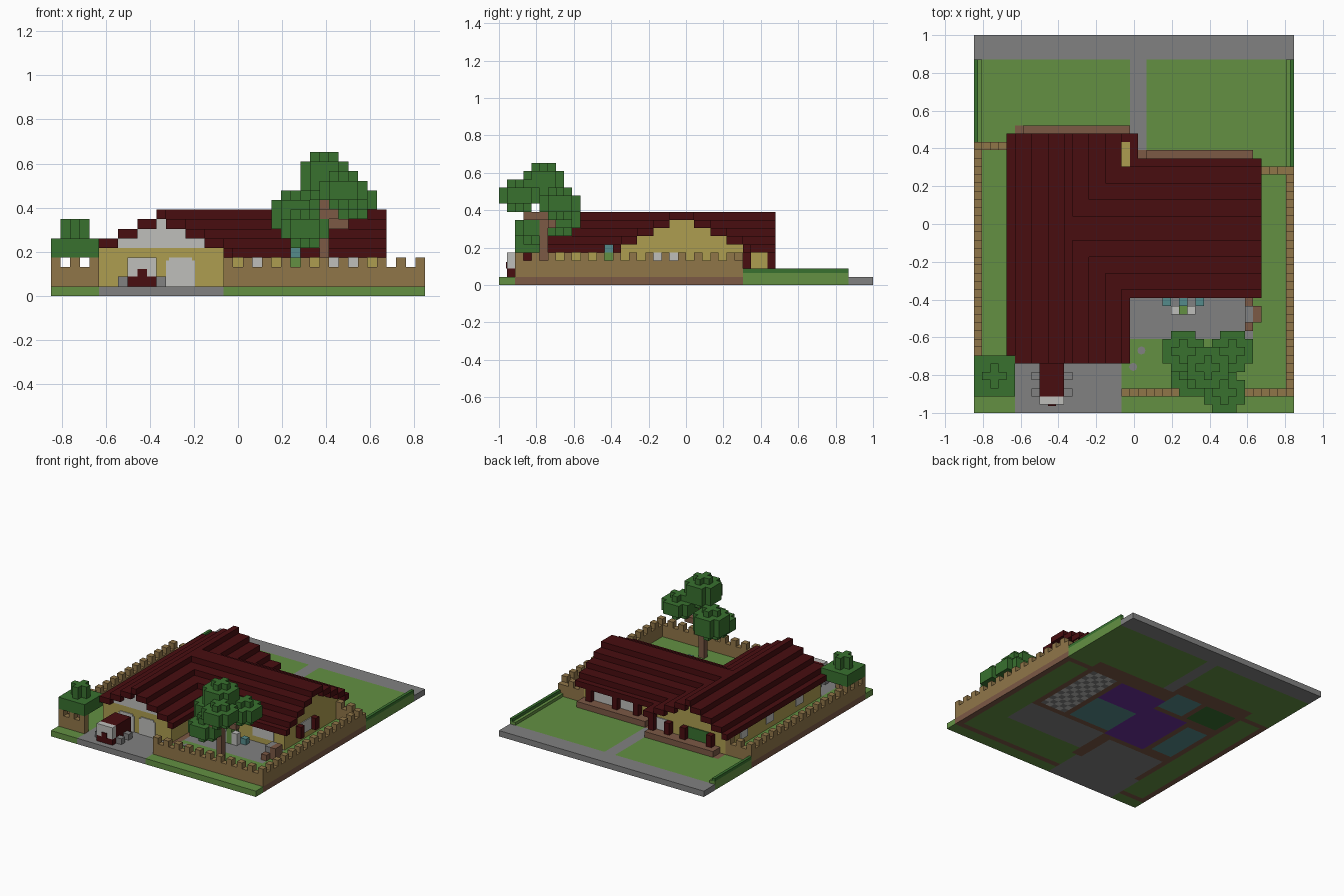
import bpy
import bmesh
from mathutils import Vector

cube = bpy.data.objects.get("Cube")
if cube:
    bpy.data.objects.remove(cube)

# The whole model sits on a grid of equal cells
WIDE, DEEP = 39, 46
CELL = 2 / DEEP
PLATE = 0.15          # plate thickness in cells


def place(x, y, z):
    return Vector(((x - WIDE / 2) * CELL, (y - DEEP / 2) * CELL, z * CELL))


def material(name, *rgb):
    mat = bpy.data.materials.new(name)
    mat.use_nodes = True
    mat.diffuse_color = (*rgb, 1)
    mat.node_tree.nodes["Principled BSDF"].inputs["Base Color"].default_value = (*rgb, 1)
    return mat


maroon = material("maroon tile", .065, .004, .005)
white = material("pale plaster", .52, .52, .5)
ochre = material("ochre wall", .42, .34, .08)
tan = material("tan stone", .28, .18, .066)
grass = material("grass green", .125, .28, .055)
leaf = material("leaf green", .04, .165, .028)
grey = material("grey paving", .22, .22, .22)
brown = material("brown brick", .2, .1, .06)
teal = material("teal", .09, .26, .26)
purple = material("purple floor", .15, .03, .33)


def finish(name, bm, mats):
    mesh = bpy.data.meshes.new(name)
    bm.to_mesh(mesh)
    bm.free()
    for mat in mats:
        mesh.materials.append(mat)
    obj = bpy.data.objects.new(name, mesh)
    bpy.context.collection.objects.link(obj)
    return obj


def part(name, mat, boxes):
    """One object from boxes given as x, x, y, y, z, z cell limits."""
    bm = bmesh.new()
    for x0, x1, y0, y1, z0, z1 in boxes:
        low, high = place(x0, y0, z0), place(x1, y1, z1)
        verts = bmesh.ops.create_cube(bm, size=1)["verts"]
        bmesh.ops.scale(bm, vec=high - low, verts=verts)
        bmesh.ops.translate(bm, vec=(low + high) / 2, verts=verts)
    return finish(name, bm, [mat])


# Ground slab, one face per cell, coloured by floor areas
ground_mats = [grass, grey, brown, teal, purple, leaf, white]
areas = [
    (grey, 0, WIDE, 43, DEEP), (grey, 19, 21, 30, 43),
    (grey, 5, 18, 0, 7), (grey, 19, 34, 9, 15),
    (brown, 0, 1, 2, 33), (brown, 38, WIDE, 2, 30), (brown, 18, WIDE, 2, 3),
    (brown, 0, 5, 2, 3), (brown, 0, 5, 32, 33), (brown, 34, WIDE, 29, 30),
    (brown, 5, 19, 7, 35), (brown, 18, 34, 15, 32),
    (grey, 6, 17, 7, 14), (teal, 6, 10, 16, 25), (purple, 11, 19, 15, 26),
    (purple, 18, 27, 23, 29), (teal, 19, 27, 16, 23),
    (leaf, 6, 12, 27, 32), (teal, 13, 18, 27, 32),
]


def ground_colour(i, j):
    if 28 <= i < 33 and 16 <= j < 29:
        return white if (i + j) % 2 else grey
    found = grass
    for mat, x0, x1, y0, y1 in areas:
        if x0 <= i < x1 and y0 <= j < y1:
            found = mat
    return found


bm = bmesh.new()
bmesh.ops.create_grid(bm, x_segments=WIDE, y_segments=DEEP, size=1)
bmesh.ops.scale(bm, vec=(WIDE / DEEP, 1, 1), verts=bm.verts)
top = bmesh.ops.extrude_face_region(bm, geom=bm.faces[:], use_keep_orig=True)["geom"]
bmesh.ops.translate(bm, vec=(0, 0, CELL), verts=[v for v in top if isinstance(v, bmesh.types.BMVert)])
bmesh.ops.recalc_face_normals(bm, faces=bm.faces)
for face in bm.faces:
    spot = (face.calc_center_median() - face.normal * CELL / 4) / CELL
    colour = ground_colour(int(spot.x + WIDE / 2), int(spot.y + DEEP / 2))
    face.material_index = ground_mats.index(colour)
finish("ground", bm, ground_mats)

# Stepping stones
bm = bmesh.new()
for x, y in ((20.4, 7.6), (19.4, 5.6)):
    stone = bmesh.ops.create_cone(bm, cap_ends=True, segments=8, radius1=CELL / 2,
                                  radius2=CELL / 2, depth=CELL * PLATE)["verts"]
    bmesh.ops.translate(bm, vec=place(x, y, 1), verts=stone)
finish("stepping_stones", bm, [grey])


# Garden wall with a merlon on every second cell
def garden_wall(name, x0, x1, y0, y1):
    boxes = [(x0, x1, y0, y1, 1, 3)]
    for i in range(x0, x1):
        for j in range(y0, y1):
            along = i if x1 - x0 > 1 else j
            if along % 2 == 0:
                boxes.append((i, i + 1, j, j + 1, 3, 4))
    part(name, tan, boxes)


garden_wall("front_wall", 18, WIDE, 2, 3)
garden_wall("front_wall_short", 0, 5, 2, 3)
garden_wall("left_wall", WIDE - 1, WIDE, 3, 30)
garden_wall("right_wall", 0, 1, 3, 33)
garden_wall("left_return_wall", 34, WIDE - 1, 29, 30)
garden_wall("right_return_wall", 1, 5, 32, 33)

# Low hedges beside the back lawn
for side, edge, inner, middle, start in (("left", WIDE, 38, 38.5, 30), ("right", 0, 1, .5, 33)):
    part(side + "_hedge_base", grass, [(*sorted((edge, inner)), start, 43, 1, 1.5)])
    part(side + "_hedge_top", leaf, [(*sorted((edge, middle)), start, 43, 1.5, 2)])

# House walls and stepped gables: ridge centre lines of the two wings
RIDGE_X, RIDGE_Y = 11.5, 22.5
part("house_walls", ochre, [(5, 18, 7, 33, 1, 5), (17, 19, 29, 33, 1, 5), (11, 34, 15, 30, 1, 5)])
long_gable, wing_gable, front_gable = [], [], []
for step in range(3):
    half, z = 4.5 - 2 * step, 5 + step
    front_gable.append((RIDGE_X - half, RIDGE_X + half, 7, 8, z, z + 1))
    wing_gable.append((RIDGE_X - half, RIDGE_X + half, 8, 33, z, z + 1))
    half += 1
    long_gable.append((RIDGE_X, 34, RIDGE_Y - half, RIDGE_Y + half, z, z + 1))
part("front_gable", white, front_gable)
part("front_wing_loft", ochre, wing_gable)
part("side_wing_loft", ochre, long_gable)

# Stepped tile roofs, one pair of strips per course
front_roof = [(RIDGE_X - .5, RIDGE_X + .5, 6, 34, 8, 9), (18, 20, 30, 34, 4, 5)]
side_roof = [(RIDGE_X, 35, RIDGE_Y - 1.5, RIDGE_Y + 1.5, 8, 9)]
for course in range(4):
    z = 4 + course
    outer = 8.5 - 2 * course
    inner = outer - 2
    for s in (-1, 1):
        x0, x1 = sorted((RIDGE_X + s * inner, RIDGE_X + s * min(outer, 7.5)))
        front_roof.append((x0, x1, 6, 34, z, z + 1))
        y0, y1 = sorted((RIDGE_Y + s * (inner + 1), RIDGE_Y + s * min(outer + 1, 8.5)))
        side_roof.append((RIDGE_X, 35, y0, y1, z, z + 1))
part("front_wing_roof", maroon, front_roof)
part("side_wing_roof", maroon, side_roof)


# Doors and windows as thin plates on the walls
def facing_y(y, s, x0, x1, z0, z1):
    return (x0, x1, *sorted((y, y + s * PLATE)), z0, z1)


def facing_x(x, s, y0, y1, z0, z1):
    return (*sorted((x, x + s * PLATE)), y0, y1, z0, z1)


garage = []
for x in (8, 12):
    garage += [facing_y(7, -1, x, x + 3, 1, 3.7), facing_y(7, -1, x + .3, x + 2.7, 3.7, 4)]
part("garage_doors", white, garage)
part("back_windows", white, [facing_y(30, 1, 28, 32, 2, 4), facing_y(30, 1, 24, 27, 1, 4),
                             facing_y(33, 1, 16, 18, 2, 4)])
part("back_green_window", leaf, [facing_y(33, 1, 8, 12, 2, 4)])
part("patio_windows", white, [facing_y(15, -1, 20, 23, 1, 4), facing_y(15, -1, 28, 32, 2, 4)])
part("side_windows", white, [facing_x(34, 1, 19, 22, 2, 4)]
     + [facing_x(5, -1, y, y + 2, 2, 4) for y in (12, 20, 27)])

# Shutters
part("back_shutters", maroon, [(x, x + 1, 30, 31, 2, 4) for x in (23, 27, 32)]
     + [(x, x + 1, 33, 34, 2, 4) for x in (7, 12, 15, 18)])
part("side_shutters", maroon, [(34, 35, y, y + 1, 2, 4) for y in (18, 22)])

# Brick planters along the back
part("back_planters", brown, [(6, 19, 33, 35, 1, 2), (21, 34, 30, 32, 1, 2)])

# Parked car
part("car_body", maroon, [(8, 11, 2, 6, 1, 4), (8, 11, 1, 2, 1, 2)])
part("car_front", white, [(8, 11, 1, 2, 2, 4)])
part("car_emblem_panel", maroon, [facing_y(1, -1, 9, 10, 2, 2.8)])
part("car_wheels", grey, [(x, x + 1, y, y + 1, 1, 2) for x in (7, 11) for y in (2, 4)])

# Patio furniture, pot plant and brick oven
part("patio_chairs", teal, [(x, x + 1, 13, 14, 1, 2) for x in (23, 27)] + [(25, 26, 13, 14, 4, 5)])
part("patio_plant", grass, [(25, 26, 12, 14, 1, 4)])
part("patio_table", white, [(x, x + 1, 12, 13, 1, 3) for x in (24, 26)])
part("brick_oven", brown, [(33, 34, 10, 14, 1, 2), (34, 35, 11, 13, 1, 3)])
part("oven_top", grey, [(33, 34, 11, 13, 2, 3)])


# Foliage clump with cut corners and crossed caps
def clump(x, y, z, tall):
    return [(x, x + 5, y + 1, y + 4, z + 1, z + tall - 1),
            (x + 1, x + 4, y, y + 5, z + 1, z + tall - 1),
            (x + 1, x + 4, y + 2, y + 3, z, z + tall),
            (x + 2, x + 3, y + 1, y + 4, z, z + tall)]


part("tree_trunk", brown, [(28, 29, 5, 6, 1, 11), (28, 30, 3, 6, 8, 9), (29, 31, 6, 7, 7, 8)])
part("tree_crown", leaf, clump(26, 3, 10, 5) + clump(29, 5, 8, 4) + clump(23, 5, 6, 5)
     + clump(28, 0, 9, 4) + clump(24, 2, 5, 4))

# Corner bush spilling over the wall
part("corner_bush", leaf, [(0, 5, 2, 7, 4, 6), (1, 4, 4, 5, 6, 8), (2, 3, 3, 6, 6, 8)])
part("bush_stem", brown, [(2, 3, 4, 5, 1, 4)])
